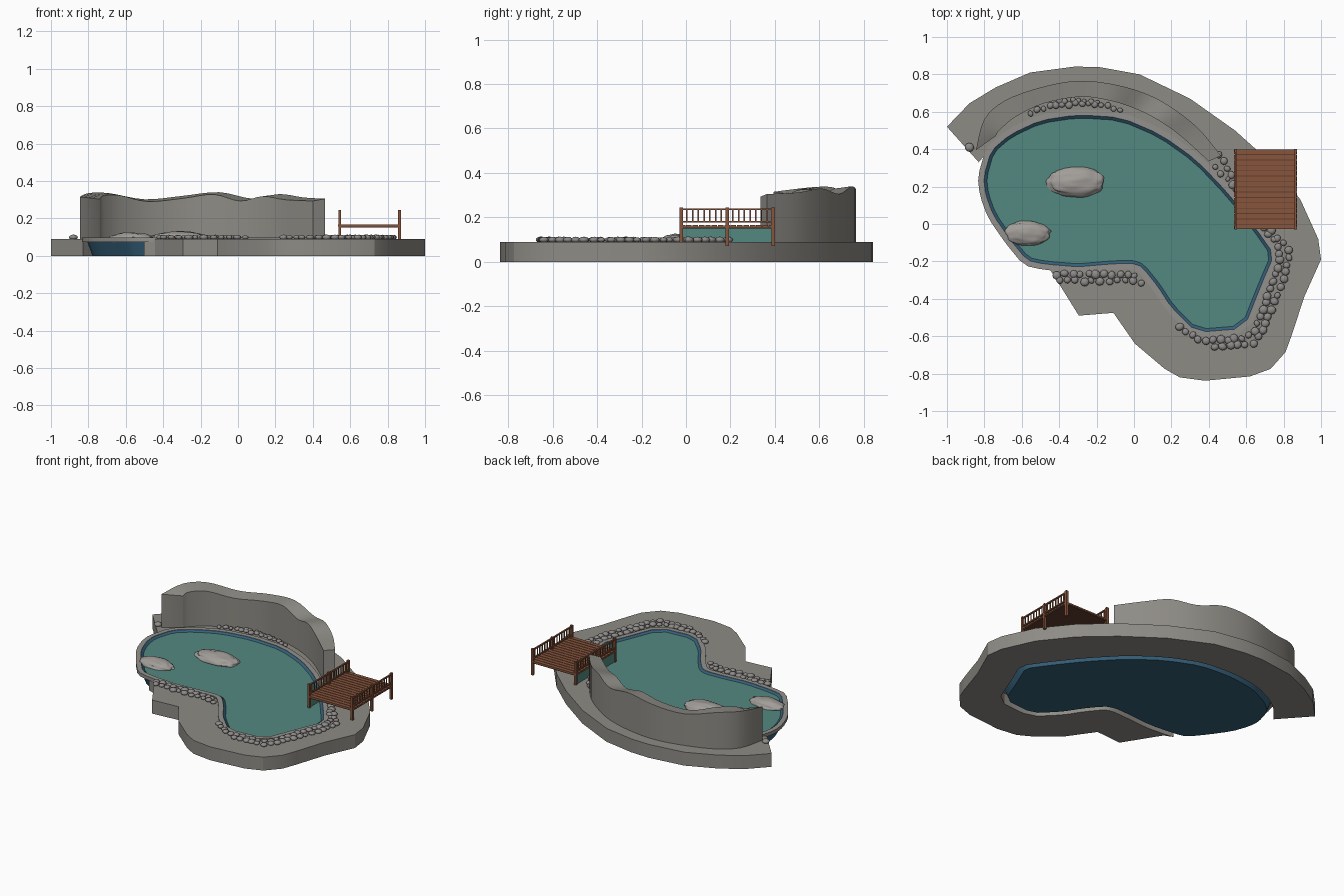
import bpy, bmesh, math, random
from mathutils import Vector, noise

if "Cube" in bpy.data.objects:
    bpy.data.objects.remove(bpy.data.objects["Cube"])

random.seed(4)


def material(name, rgb):
    m = bpy.data.materials.new(name)
    m.diffuse_color = (*rgb, 1)
    m.use_nodes = True
    m.node_tree.nodes["Principled BSDF"].inputs["Base Color"].default_value = m.diffuse_color
    return m


CONCRETE = material("concrete", (0.27, 0.26, 0.235))
COPING = material("coping_grey", (0.29, 0.285, 0.265))
STONE = material("stone_grey", (0.27, 0.26, 0.25))
BOULDER = material("boulder_grey", (0.36, 0.34, 0.32))
BLUE = material("lining_blue", (0.035, 0.115, 0.19))
WATER = material("water_teal", (0.085, 0.25, 0.215))
WOOD = material("deck_wood", (0.24, 0.09, 0.045))
DARK = material("dark_wood", (0.12, 0.045, 0.025))


def finish(bm, name, mat, smooth=None):
    bmesh.ops.recalc_face_normals(bm, faces=bm.faces)
    me = bpy.data.meshes.new(name)
    bm.to_mesh(me)
    bm.free()
    me.materials.append(mat)
    ob = bpy.data.objects.new(name, me)
    bpy.context.collection.objects.link(ob)
    if smooth:
        bpy.ops.object.select_all(action='DESELECT')
        ob.select_set(True)
        bpy.context.view_layer.objects.active = ob
        bpy.ops.object.shade_smooth_by_angle(angle=math.radians(smooth))
    return ob


def soften(pts, q=0.2):
    """Cut the corners of a closed outline."""
    out = []
    for a, b in zip(pts, pts[1:] + pts[:1]):
        a, b = Vector(a), Vector(b)
        out += [a.lerp(b, q), a.lerp(b, 1 - q)]
    return out


def offset(pts, d):
    """Grow a closed clockwise outline by d."""
    out = []
    for i, p in enumerate(pts):
        a = (p - pts[i - 1]).normalized()
        b = (pts[(i + 1) % len(pts)] - p).normalized()
        n = Vector((-a.y - b.y, a.x + b.x)).normalized()
        out.append(p + n * d / max(0.5, n.dot(Vector((-a.y, a.x)))))
    return out


def loft(bm, loops, closed=False, caps=False):
    """Join loops of 3D points; closed also joins last loop to first."""
    vs = [[bm.verts.new(p) for p in l] for l in loops]
    pairs = list(zip(vs, vs[1:])) + ([(vs[-1], vs[0])] if closed else [])
    for a, b in pairs:
        for i in range(len(a)):
            bm.faces.new((a[i - 1], a[i], b[i], b[i - 1]))
    if caps:
        bm.faces.new(vs[0])
        bm.faces.new(vs[-1])


def level(pts, z):
    return [(p[0], p[1], z) for p in pts]


def spline(pts, n=4):
    """Smooth open curve through the points."""
    p = [Vector(a) for a in [pts[0]] + pts + [pts[-1]]]
    out = []
    for i in range(1, len(p) - 2):
        a, b, c, d = p[i - 1:i + 3]
        for k in range(n):
            t = k / n
            out.append(0.5 * (2 * b + (c - a) * t + (2 * a - 5 * b + 4 * c - d) * t * t
                              + (3 * b - a - 3 * c + d) * t ** 3))
    return out + [p[-1]]


def box(bm, x0, x1, y0, y1, z0, z1):
    v = bmesh.ops.create_cube(bm, size=1)["verts"]
    for q in v:
        q.co = ((x0 + x1) / 2 + q.co.x * (x1 - x0), (y0 + y1) / 2 + q.co.y * (y1 - y0),
                (z0 + z1) / 2 + q.co.z * (z1 - z0))


# Pond outline, clockwise from the left
pond = soften([(-.80, .25), (-.76, .39), (-.66, .475), (-.50, .55), (-.30, .58), (-.07, .565),
               (.14, .475), (.33, .34), (.51, .15), (.65, -.03), (.745, -.165), (.68, -.315),
               (.585, -.555), (.335, -.575), (.20, -.44), (.13, -.33), (.045, -.225), (-.01, -.205),
               (-.13, -.21), (-.30, -.225), (-.48, -.21), (-.57, -.19), (-.66, -.08),
               (-.75, .05), (-.79, .16)])

# Ground: a C-shaped slab around the pond
outer = [(-.83, .33), (-1, .52), (-.88, .645), (-.74, .73), (-.555, .81), (-.315, .842), (-.18, .838),
         (.03, .80), (.30, .67), (.54, .50), (.73, .33), (.89, .13), (.985, -.08), (1, -.19),
         (.91, -.39), (.845, -.59), (.81, -.685), (.73, -.775), (.62, -.815), (.38, -.838),
         (.245, -.82), (.165, -.775), (.005, -.64), (-.11, -.475), (-.295, -.49), (-.41, -.305),
         (-.445, -.25)]
ground = outer + [tuple(p) for p in reversed(offset(pond, .02)[2:41])]
bm = bmesh.new()
loft(bm, [level(ground, 0), level(ground, .09)], caps=True)
finish(bm, "ground", CONCRETE, 25)

# Pond lining, coping and water
bm = bmesh.new()
loft(bm, [level(offset(pond, -.02), 0), level(offset(pond, .012), .085),
          level(offset(pond, .006), .097), level(offset(pond, -.016), .08)])
bm.faces.new([v for v in bm.verts if v.co.z < .001])
finish(bm, "pond_lining", BLUE, 30)
bm = bmesh.new()
loft(bm, [level(offset(pond, d), z) for d, z in
          ((.004, .075), (.035, .075), (.035, .098), (.004, .098))], closed=True)
finish(bm, "coping", COPING, 30)
bm = bmesh.new()
bm.faces.new([bm.verts.new(p) for p in level(offset(pond, -.012), .086)])
water = finish(bm, "water", WATER)
if water.data.polygons[0].normal.z < 0:
    water.data.flip_normals()

# Curved back wall with a wavy top
back = spline([(-.845, .395, .315), (-.80, .56, .335), (-.69, .66, .335), (-.50, .73, .302),
               (-.30, .765, .32), (-.10, .745, .34), (.08, .69, .305), (.22, .61, .33),
               (.35, .505, .312), (.465, .365, .305)])
face = spline([(-.74, .47), (-.715, .505), (-.63, .575), (-.48, .645), (-.29, .68), (-.13, .66),
               (.01, .615), (.13, .555), (.25, .47), (.40, .335)])
bm = bmesh.new()
loft(bm, [[(f.x, f.y, .085), (f.x, f.y, b.z - .012), (b.x, b.y, b.z), (b.x, b.y, .085)]
          for f, b in zip(face, back)], caps=True)
finish(bm, "back_wall", CONCRETE, 30)


# Bank stones laid in rows along paths
def stone(bm, x, y, r):
    v = bmesh.ops.create_icosphere(bm, subdivisions=2, radius=1)["verts"]
    a, s = random.uniform(0, 3), random.uniform(.8, 1.1)
    for q in v:
        px, py = q.co.x * r * s, q.co.y * r
        q.co = (x + px * math.cos(a) - py * math.sin(a), y + px * math.sin(a) + py * math.cos(a),
                .099 + q.co.z * r * .6)


def stone_row(bm, path, r, step):
    carry = 0
    for a, b in zip(path, path[1:]):
        a, b = Vector(a), Vector(b)
        n = (b - a).length
        while carry < n:
            p = a.lerp(b, carry / n)
            stone(bm, p.x + random.uniform(-.006, .006), p.y + random.uniform(-.006, .006),
                  r * random.uniform(.8, 1.15))
            carry += step
        carry -= n


bm = bmesh.new()
stone_row(bm, [(-.55, .595), (-.45, .63), (-.3, .645), (-.15, .635), (-.07, .61)], .018, .035)
stone_row(bm, [(-.40, .655), (-.3, .665), (-.18, .655)], .015, .035)
stone_row(bm, [(.46, .37), (.50, .30), (.53, .22), (.60, .12), (.70, -.01)], .022, .042)
stone_row(bm, [(.44, .30), (.50, .24), (.58, .13)], .018, .04)
stone_row(bm, [(.70, -.02), (.78, -.14), (.78, -.22), (.71, -.40), (.64, -.58), (.58, -.615),
               (.36, -.625), (.23, -.54)], .021, .04)
stone_row(bm, [(.74, -.04), (.825, -.14), (.82, -.24), (.75, -.42), (.68, -.58), (.63, -.645),
               (.40, -.66)], .021, .042)
stone_row(bm, [(-.41, -.27), (-.01, -.268), (.06, -.34)], .021, .042)
stone_row(bm, [(-.40, -.305), (.02, -.305)], .021, .044)
stone(bm, -.88, .41, .024)
finish(bm, "bank_stones", STONE, 60)

# Boulders in the water
for i, (x, y, rx, ry, rz) in enumerate([(-.31, .225, .155, .08, .045), (-.57, -.05, .122, .066, .04)]):
    bm = bmesh.new()
    for v in bmesh.ops.create_icosphere(bm, subdivisions=4, radius=1)["verts"]:
        c = v.co
        k = 1 + .12 * noise.noise(Vector((c.x * 1.5 + i * 5, c.y * 3, c.z * 4)))
        v.co = (x + c.x * rx * k, y + c.y * ry * k, .086 + c.z * rz * k)
    finish(bm, f"boulder_{i + 1}", BOULDER, 60)

# Deck: planks over a dark frame
X0, X1, Y0, Y1 = .535, .872, -.03, .40
bm = bmesh.new()
n = 15
w = (Y1 - Y0) / n
for i in range(n):
    box(bm, X0, X1, Y0 + i * w + .002, Y0 + (i + 1) * w - .002, .156, .166)
finish(bm, "deck_planks", WOOD)
bm = bmesh.new()
box(bm, X0 + .004, X1 - .004, Y0 + .004, Y1 - .004, .15, .158)
finish(bm, "deck_frame", DARK)

# Posts, rails and balusters on both long sides
for name, x in (("pond_side", .544), ("outer_side", .864)):
    bm = bmesh.new()
    posts = (-.022, .185, .392)
    for y in posts:
        box(bm, x - .008, x + .008, y - .008, y + .008, .07, .245)
    for z in (.18, .236):
        box(bm, x - .005, x + .005, posts[0], posts[2], z - .004, z + .004)
    for i in range(1, 16):
        y = posts[0] + (posts[2] - posts[0]) * i / 16
        box(bm, x - .003, x + .003, y - .003, y + .003, .18, .236)
    finish(bm, name + "_railing", WOOD)

# Thin water-coloured panel below the pond side of the deck
bm = bmesh.new()
box(bm, .542, .545, -.02, .39, .086, .151)
finish(bm, "under_deck_panel", WATER)
